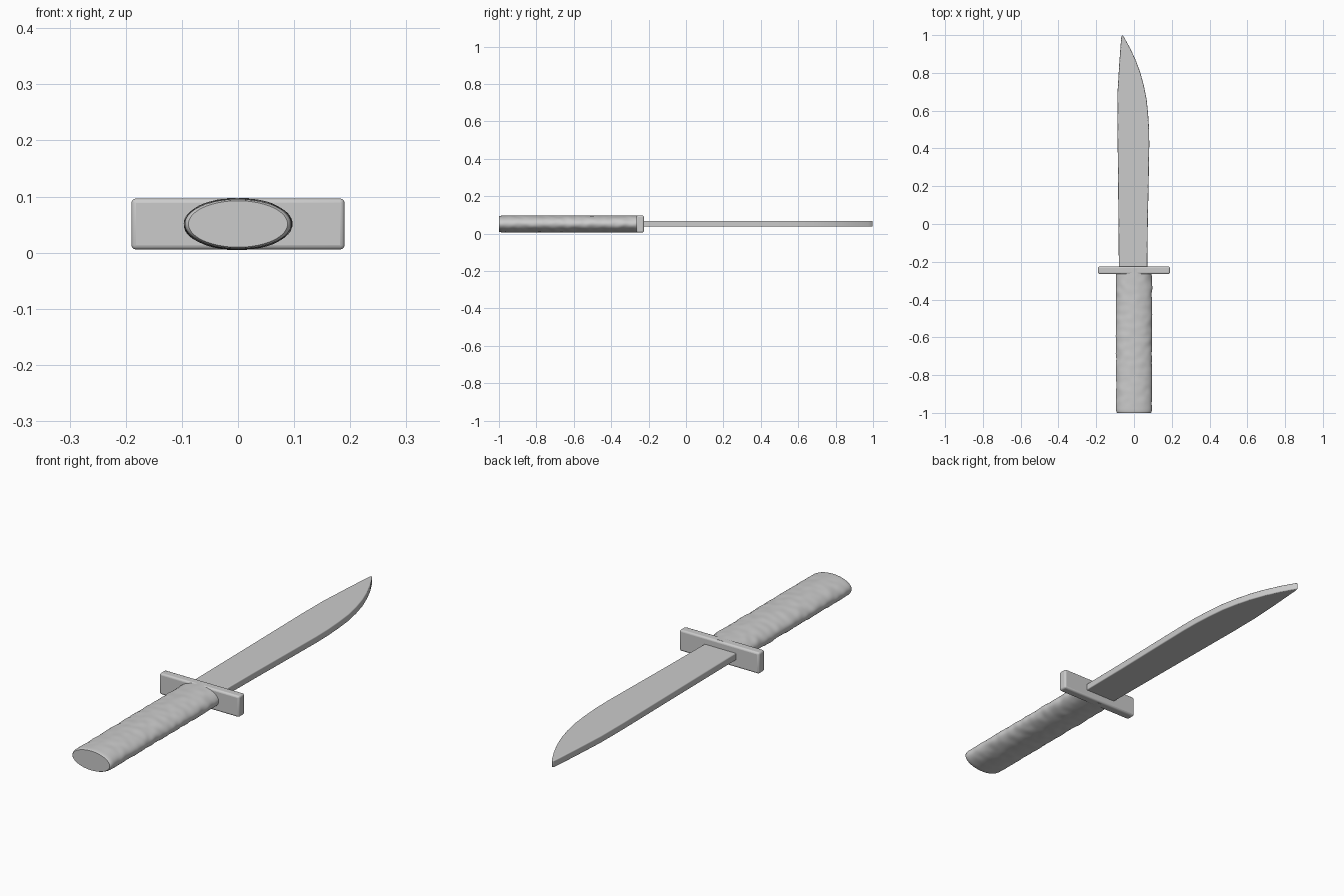
import bpy, bmesh, math
from mathutils import Vector, noise

cube = bpy.data.objects.get("Cube")
if cube:
    bpy.data.objects.remove(cube, do_unlink=True)

MID_Z = 0.051  # height of the knife's centre plane

grey = bpy.data.materials.new("plain_grey")
grey.use_nodes = True
colour = (0.6, 0.6, 0.6, 1)
grey.diffuse_color = colour
grey.node_tree.nodes["Principled BSDF"].inputs["Base Color"].default_value = colour


def finish(name, bm, bevel=0, angle=35):
    """Turn a bmesh into a coloured, smooth-shaded object."""
    bmesh.ops.recalc_face_normals(bm, faces=bm.faces)
    mesh = bpy.data.meshes.new(name)
    bm.to_mesh(mesh)
    bm.free()
    obj = bpy.data.objects.new(name, mesh)
    bpy.context.collection.objects.link(obj)
    mesh.materials.append(grey)
    bpy.ops.object.select_all(action='DESELECT')
    obj.select_set(True)
    bpy.context.view_layer.objects.active = obj
    bpy.ops.object.shade_smooth_by_angle(angle=math.radians(angle))
    if bevel:
        mod = obj.modifiers.new("soft_edges", 'BEVEL')
        mod.width = bevel
        mod.segments = 3
        mod.limit_method = 'ANGLE'
        mod.angle_limit = math.radians(40)
    return obj


# Blade: straight spine on the left edge, curved cutting edge on the right
outline = [(-0.08, -0.25), (0.07, -0.25), (0.073, 0.0), (0.078, 0.25),
           (0.081, 0.42), (0.08, 0.5), (0.075, 0.58), (0.067, 0.66),
           (0.053, 0.73), (0.034, 0.8), (0.01, 0.865), (-0.02, 0.93),
           (-0.045, 0.975), (-0.057, 0.995), (-0.064, 1.0), (-0.068, 0.985),
           (-0.078, 0.85), (-0.087, 0.7), (-0.088, 0.55), (-0.084, 0.2)]
bm = bmesh.new()
base = bm.faces.new([bm.verts.new((x, y, MID_Z - 0.014)) for x, y in outline])
top = bmesh.ops.extrude_face_region(bm, geom=[base])
bmesh.ops.translate(bm, vec=(0, 0, 0.03),
                    verts=[g for g in top["geom"] if isinstance(g, bmesh.types.BMVert)])
finish("blade", bm, bevel=0.004)

# Cross guard: rounded bar
bm = bmesh.new()
bmesh.ops.create_cube(bm, size=1)
bmesh.ops.scale(bm, vec=(0.38, 0.04, 0.091), verts=bm.verts)
bmesh.ops.translate(bm, vec=(0, -0.245, MID_Z), verts=bm.verts)
finish("cross_guard", bm, bevel=0.008)

# Grip: oval rings with a slightly uneven, hand-worked surface
SIDES, RINGS = 64, 90
START, END = -0.985, -0.235
stations = [(-1.0, 0.93), (-0.997, 0.965), (-0.992, 0.985)]
stations += [(START + (END - START) * i / RINGS, 1.0) for i in range(RINGS + 1)]
bm = bmesh.new()
rings = []
for y, size in stations:
    ring = []
    rough = min(1.0, max(0.0, (y + 0.99) / 0.06))
    for k in range(SIDES):
        a = 2 * math.pi * k / SIDES
        p = Vector((0.095 * math.cos(a), y, 0.0445 * math.sin(a)))
        lump = noise.noise(Vector((p.x * 28, y * 28, p.z * 28)))
        grow = size + rough * 0.035 * lump
        z_grow = grow + 0.03 * rough
        ring.append(bm.verts.new((p.x * grow, y, max(0.0, MID_Z + p.z * z_grow))))
    rings.append(ring)
for r0, r1 in zip(rings, rings[1:]):
    for k in range(SIDES):
        n = (k + 1) % SIDES
        bm.faces.new((r0[k], r0[n], r1[n], r1[k]))
bm.faces.new(rings[0])
bm.faces.new(rings[-1])
finish("grip", bm, angle=40)
